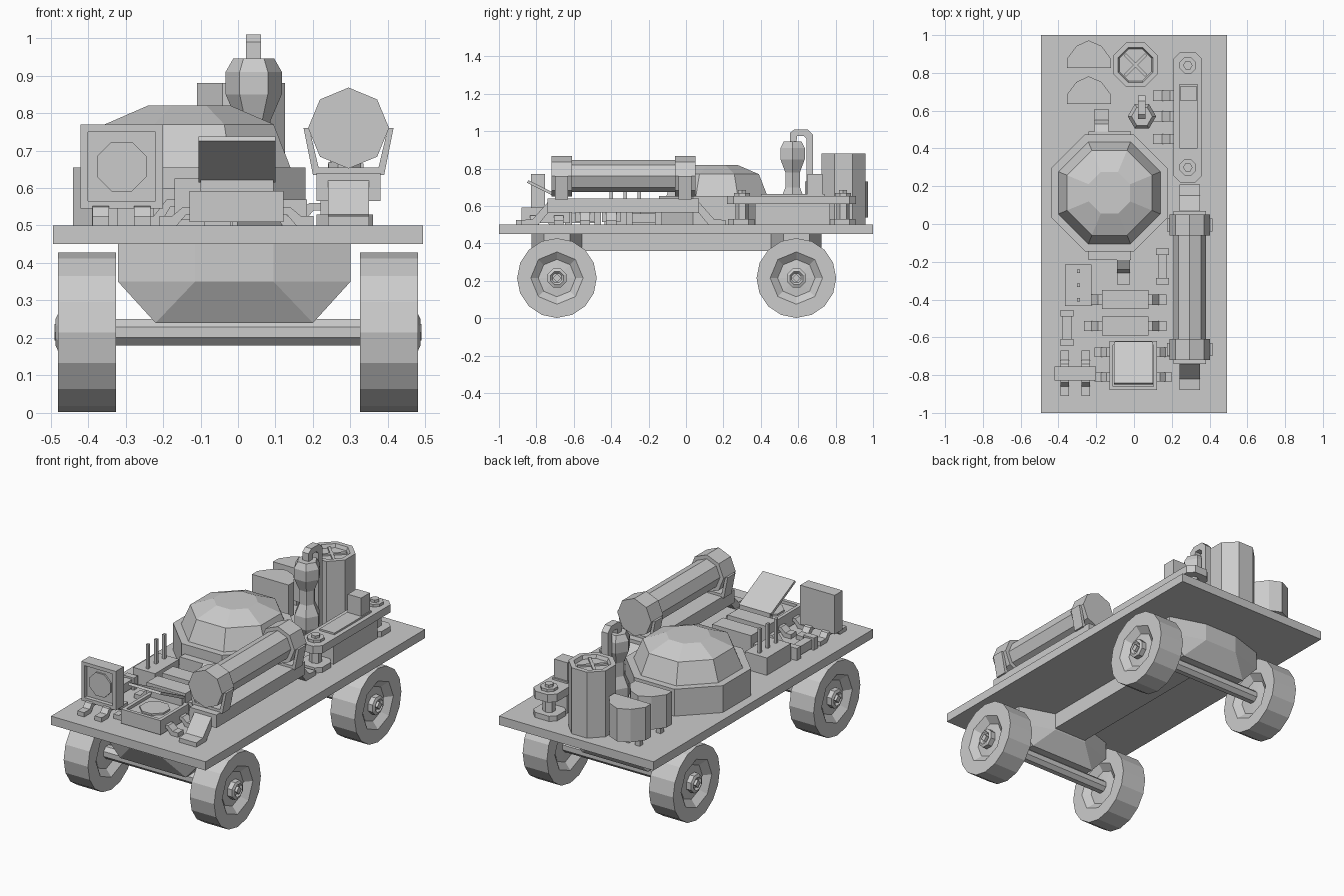
import bpy, bmesh
from math import cos, sin, pi
from mathutils import Vector

if "Cube" in bpy.data.objects:
    bpy.data.objects.remove(bpy.data.objects["Cube"])


def finish(name, bm):
    bmesh.ops.recalc_face_normals(bm, faces=bm.faces)
    me = bpy.data.meshes.new(name)
    bm.to_mesh(me)
    bm.free()
    ob = bpy.data.objects.new(name, me)
    bpy.context.collection.objects.link(ob)
    return ob


def prism(name, pts, axis, a, b):
    """Extrude a 2D outline along an axis from a to b."""
    def place(p, h):
        return {'X': (h, p[0], p[1]), 'Y': (p[0], h, p[1]), 'Z': (p[0], p[1], h)}[axis]
    bm = bmesh.new()
    lo = [bm.verts.new(place(p, a)) for p in pts]
    hi = [bm.verts.new(place(p, b)) for p in pts]
    bm.faces.new(lo)
    bm.faces.new(hi)
    for i in range(len(pts)):
        j = (i + 1) % len(pts)
        bm.faces.new((lo[i], lo[j], hi[j], hi[i]))
    return finish(name, bm)


def box(name, x0, x1, y0, y1, z0, z1):
    return prism(name, [(x0, y0), (x1, y0), (x1, y1), (x0, y1)], 'Z', z0, z1)


def hull(name, pts):
    bm = bmesh.new()
    for p in pts:
        bm.verts.new(p)
    bmesh.ops.convex_hull(bm, input=bm.verts)
    bmesh.ops.dissolve_limit(bm, angle_limit=0.02, verts=bm.verts, edges=bm.edges)
    return finish(name, bm)


def lathe(name, prof, n, c, axis='Z', flat=True, octa=()):
    """Revolve (radius, height) rings; flat=True means radius is to the flats."""
    bm = bmesh.new()
    rings = []
    for k, (r, h) in enumerate(prof):
        ring = []
        for i in range(n):
            t = 2 * pi * (i + (0.5 if flat else 0)) / n
            q = r / cos(pi / n) if flat else r
            if k in octa and i % 2:
                q *= cos(pi / 8)
            u, v = q * cos(t), q * sin(t)
            d = {'X': (h, u, v), 'Y': (u, h, v), 'Z': (u, v, h)}[axis]
            ring.append(bm.verts.new(Vector(c) + Vector(d)))
        rings.append(ring)
    for a, b in zip(rings, rings[1:]):
        for i in range(n):
            j = (i + 1) % n
            bm.faces.new((a[i], a[j], b[j], b[i]))
    bm.faces.new(rings[0])
    bm.faces.new(rings[-1])
    return finish(name, bm)


def lead(name, s, x, y, w, length=0.07, h=0.06):
    """Bent foot leaving a body in direction s along x."""
    pts = [(0, .5 + h), (.25, .5 + h), (.6, .525), (1, .525), (1, .5), (.45, .5), (.15, .48 + h), (0, .48 + h)]
    prism(name, [(x + s * length * u, z) for u, z in pts], 'Y', y - w / 2, y + w / 2)


# Deck and chassis
box("deck", -.493, .493, -1, 1, .45, .5)
box("spine_beam", -.115, .095, -.69, .59, .36, .45)
for yc, tag in ((-.69, "front"), (.59, "rear")):
    pts = []
    for s in (-1, 1):
        for t in (-1, 1):
            for z in (.35, .45):
                pts += [(s * .105 - .01, yc + t * .135, z), (s * .31 - .01, yc + t * .07, z)]
            pts.append((s * .21 - .01, yc + t * .07, .24))
    hull(tag + "_axle_housing", pts)
    lathe(tag + "_axle", [(.035, -.35), (.035, .35)], 8, (0, yc, .215), 'X')
    # Wheels with octagonal dish and hub nut
    for s in (-1, 1):
        lathe(tag + "_wheel", [(.045, -.05), (.1, -.045), (.14, -.0775), (.213, -.0775),
                               (.213, .0775), (.14, .0775), (.1, .045), (.045, .05)],
              16, (s * .4025, yc, .215), 'X', False, (1, 2, 5, 6))
        lathe(tag + "_hub", [(.05, s * .44), (.05, s * .48), (.035, s * .487), (.025, s * .475)],
              8, (0, yc, .215), 'X')
        lathe(tag + "_hub_nut", [(.022, s * .46), (.022, s * .49)], 4, (0, yc, .215), 'X', False)

# Domed lamp with its flange and contacts
lathe("dome", [(.31, .5), (.31, .655), (.27, .655), (.225, .77), (.11, .82)], 8, (-.13, .165, 0))
box("dome_flange", -.24, -.015, -.19, .49, .5, .6)
for x0, x1, sgn, y in ((-.12, -.02, -1, -.19), (-.24, -.135, 1, .48)):
    prism("dome_contact", [(y, .6), (y + sgn * .05, .57), (y + sgn * .07, .525), (y + sgn * .13, .525),
                           (y + sgn * .13, .5), (y, .5)], 'X', x0 + .03, x1)

# Tube with end caps in a clip holder
C = (.295, 0, .76)
lathe("tube_glass", [(.085, -.62), (.085, -.05)], 8, C, 'Y', False)
box("tube_holder", .21, .38, -.74, .07, .565, .64)
for s in (-1, 1):
    m = lambda y: -.335 + s * y
    lathe("tube_cap", [(.108, m(.275)), (.108, m(.385))], 8, C, 'Y', False)
    prism("tube_clip", [(.2, .635), (.39, .635), (.415, .76), (.4, .76), (.375, .655), (.215, .655),
                        (.19, .76), (.175, .76)], 'Y', m(.295), m(.365))
    prism("holder_lead", [(m(y), z) for y, z in ((.545, .5), (.545, .525), (.485, .53), (.405, .62), (.35, .62),
                                                 (.35, .585), (.385, .585), (.455, .5))], 'X', .24, .35)

# Slider control
def chamfered(x0, x1, y0, y1, c):
    return [(x0 + c, y0), (x1 - c, y0), (x1, y0 + c), (x1, y1 - c), (x1 - c, y1), (x0 + c, y1), (x0, y1 - c), (x0, y0 + c)]


prism("slider_plate", chamfered(.21, .36, .22, .91, .035), 'Z', .61, .655)
box("slider_body", .22, .35, .37, .77, .5, .63)
box("slider_track", .24, .335, .4, .74, .65, .665)
box("slider_knob", .245, .33, .65, .73, .66, .77)
for y in (.3, .84):
    prism("slider_pad", chamfered(.21, .36, y - .075, y + .065, .03), 'Z', .5, .53)
    lathe("slider_post", [(.03, .5), (.03, .62)], 6, (.285, y, 0))
    lathe("slider_nut", [(.043, .65), (.043, .67), (.035, .67)], 8, (.285, y, 0))
    lathe("slider_bolt", [(.025, .66), (.025, .685)], 6, (.285, y, 0), 'Z', False)
for y in (.45, .57, .68):
    lead("slider_lead", -1, .22, y, .055, .12, .06)

# Upright resistor with hooked wire
lathe("resistor", [(.03, .5), (.05, .53), (.072, .57), (.072, .64), (.045, .7), (.045, .78), (.075, .85),
                   (.075, .91), (.055, .945)], 6, (.042, .57, 0), 'Z', False)
prism("resistor_wire", [(.555, .94), (.555, .99), (.58, 1.01), (.65, 1.01), (.68, .98), (.68, .5), (.645, .5),
                        (.645, .96), (.63, .975), (.595, .975), (.59, .94)], 'X', .022, .062)

# Tall can with scored lid
lathe("can", [(.118, .5), (.118, .88), (.092, .88), (.085, .86)], 8, (.008, .842, 0))
for a in (1, -1):
    o = box("can_lid_cross", -.08, .08, -.008, .008, .855, .87)
    o.location = (.008, .842, 0)
    o.rotation_euler[2] = a * pi / 4

# Half-round parts on short legs
for y in (.635, .825):
    prism("half_round", [(-.355, y), (-.122, y), (-.122, y + .05), (-.172, y + .117), (-.24, y + .147),
                         (-.305, y + .117), (-.355, y + .05)], 'Z', .54, .73)
    for x in (-.31, -.24, -.17):
        box("half_round_leg", x - .015, x + .015, y + .03, y + .06, .5, .545)

# Upright panel with recessed octagon dial
box("panel_body", -.42, -.2, -.805, -.755, .545, .77)
for a in ((-.42, -.2, .75, .77), (-.42, -.2, .545, .566), (-.42, -.4, .566, .75), (-.22, -.2, .566, .75)):
    box("panel_frame", a[0], a[1], -.828, -.8, a[2], a[3])
lathe("panel_dial", [(.066, -.815), (.066, -.8)], 8, (-.31, 0, .657), 'Y')
for x in (-.366, -.255):
    for s in (-1, 1):
        pts = [(0, .56), (.05, .55), (.07, .525), (.12, .525), (.12, .5), (.06, .5), (.03, .53), (0, .53)]
        prism("panel_foot", [(-.79 + s * u, z) for u, z in pts], 'X', x - .022, x + .022)

# Box with open lid
box("lid_box", -.13, .122, -.88, -.62, .51, .575)
for a in ((-.13, .122, -.88, -.86), (-.13, .122, -.64, -.62), (-.13, -.11, -.86, -.64), (.102, .122, -.86, -.64)):
    box("lid_box_rim", *a, .57, .592)
lathe("lid_box_dial", [(.075, .57), (.075, .585)], 8, (-.005, -.75, 0))
prism("lid", [(-.85, .725), (-.843, .738), (-.625, .63), (-.632, .615)], 'X', -.105, .1)
box("lid_hinge", -.1, .095, -.645, -.622, .58, .63)

# Flat chips and all side leads
for y in (-.4, -.54):
    box("chip", -.17, .078, y - .05, y + .05, .515, .625)
    for s, x in ((-1, -.165), (1, .073)):
        lead("chip_lead", s, x, y, .055, .1, .07)
for y in (-.68, -.81):
    for s, x in ((-1, -.125), (1, .117)):
        lead("lid_box_lead", s, x, y, .05, .085, .05)

# Pin header
box("pin_block", -.365, -.225, -.435, -.215, .5, .6)
for y in (-.25, -.325, -.4):
    box("header_pin", -.302, -.287, y - .009, y + .009, .59, .74)

# Small dumbbell parts
for x, y in ((.15, -.225), (-.355, -.55)):
    box("dumbbell_bar", x - .023, x + .023, y - .08, y + .08, .51, .56)
    for s in (-1, 1):
        box("dumbbell_end", x - .034, x + .034, y + s * .078 - .018, y + s * .078 + .018, .5, .57)
